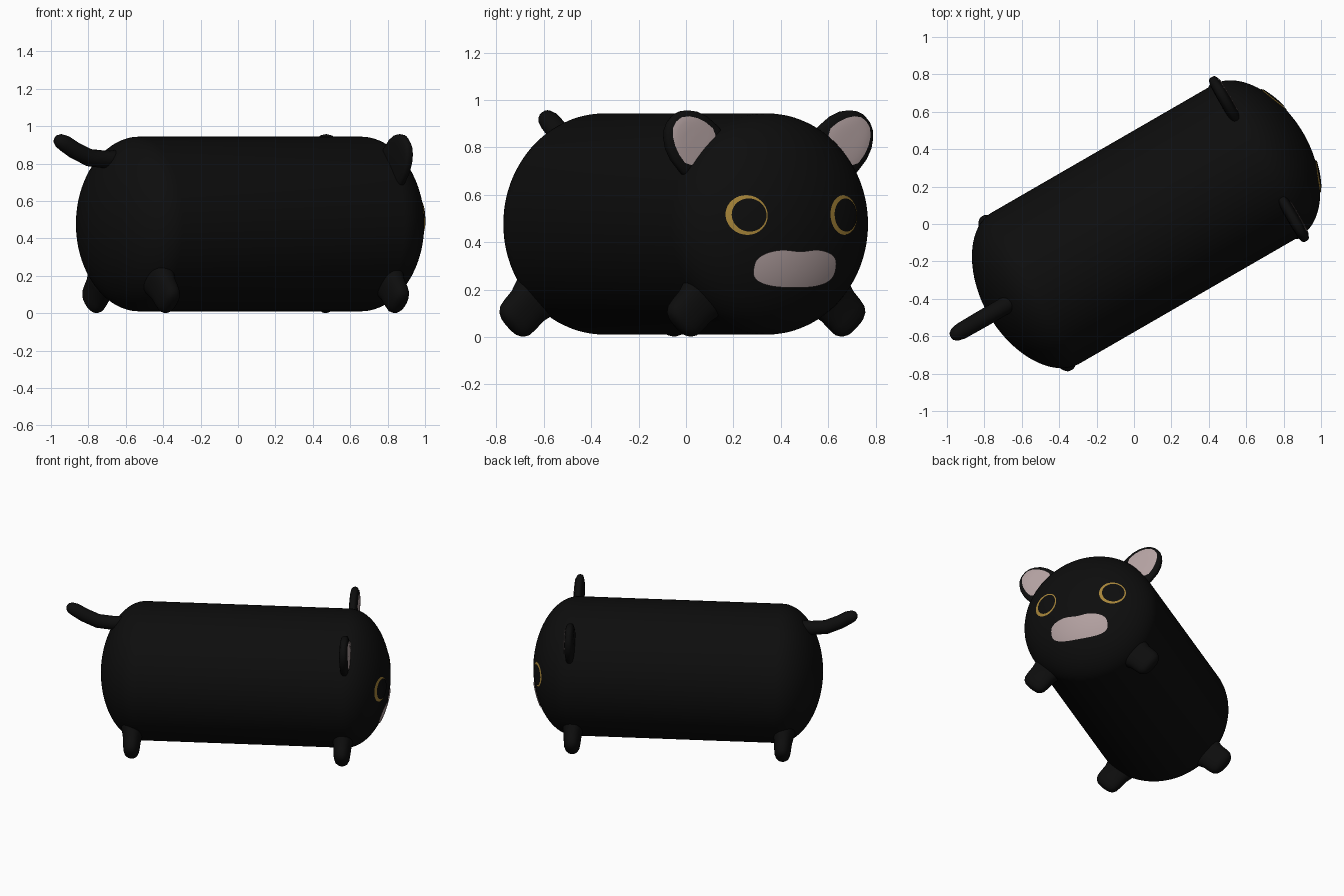
import bpy, bmesh, math
from math import sin, cos, pi, radians
from mathutils import Matrix, Vector

cube = bpy.data.objects.get("Cube")
if cube:
    bpy.data.objects.remove(cube, do_unlink=True)


def material(name, r, g, b):
    m = bpy.data.materials.new(name)
    m.use_nodes = True
    m.diffuse_color = (r, g, b, 1)
    bsdf = m.node_tree.nodes["Principled BSDF"]
    bsdf.inputs["Base Color"].default_value = (r, g, b, 1)
    bsdf.inputs["Roughness"].default_value = 0.8
    return m


BLACK = material("black fur", 0.004, 0.004, 0.004)
PINK = material("dusty pink", 0.45, 0.355, 0.355)
GOLD = material("gold", 0.38, 0.23, 0.04)

# The whole animal is turned 30 degrees; parts are made along local x
RADIUS, MID = 0.467, 0.477
FRONT, BACK, DOME = 0.74, -0.63, 0.287
POSE = Matrix.Translation((0.017, -0.029, 0)) @ Matrix.Rotation(radians(30), 4, "Z")


def finish(name, bm, mat, matrix=Matrix()):
    bmesh.ops.recalc_face_normals(bm, faces=bm.faces)
    bm.transform(POSE @ matrix)
    me = bpy.data.meshes.new(name)
    bm.to_mesh(me)
    bm.free()
    me.materials.append(mat)
    for p in me.polygons:
        p.use_smooth = True
    ob = bpy.data.objects.new(name, me)
    bpy.context.collection.objects.link(ob)
    return ob


def loft(name, rings, mat, matrix, power=2, n=48):
    """Skin superellipse rings (distance, half width y, half thickness x) along z."""
    bm = bmesh.new()
    loops = []
    for d, w, t in rings:
        loop = []
        for i in range(n):
            c, s = cos(2 * pi * i / n), sin(2 * pi * i / n)
            x = math.copysign(abs(c) ** (2 / power), c) * t
            y = math.copysign(abs(s) ** (2 / power), s) * w
            loop.append(bm.verts.new((x, y, d)))
        loops.append(loop)
    for a, b in zip(loops, loops[1:]):
        for i in range(n):
            j = (i + 1) % n
            bm.faces.new((a[i], a[j], b[j], b[i]))
    bm.faces.new(loops[0])
    bm.faces.new(loops[-1])
    return finish(name, bm, mat, matrix)


def patch(name, outline, centre, surface, mat, matrix=Matrix(), rings=8):
    """Thin painted plate: concentric outlines laid on a surface function."""
    bm = bmesh.new()
    mid = bm.verts.new(surface(*centre))
    previous = None
    n = len(outline)
    for k in range(1, rings + 1):
        f = k / rings
        loop = [bm.verts.new(surface(*(c + (p - c) * f for c, p in zip(centre, pt))))
                for pt in outline]
        for i in range(n):
            j = (i + 1) % n
            if previous:
                bm.faces.new((previous[i], loop[i], loop[j], previous[j]))
            else:
                bm.faces.new((mid, loop[i], loop[j]))
        previous = loop
    ob = finish(name, bm, mat, matrix)
    # Make the plate face outward
    me = ob.data
    out = (POSE @ matrix).to_3x3() @ Vector((1 if centre[0] > -5 else -1, 0, 0))
    if sum((p.normal.dot(out) for p in me.polygons)) < 0:
        me.flip_normals()
    return ob


# Body: long cylinder with shallow domed ends
def dome_depth(rho):
    return DOME * max(0, 1 - min(1, rho / RADIUS) ** 1.95) ** (1 / 1.95)


steps = [RADIUS * sin(pi / 2 * i / 20) for i in range(21)]
steps[0] = 0.002
profile = [(BACK - dome_depth(r), r, r) for r in steps]
profile += [(FRONT + dome_depth(r), r, r) for r in reversed(steps)]
loft("body", profile, BLACK,
     Matrix.Translation((0, 0, MID)) @ Matrix.Rotation(pi / 2, 4, "Y"), n=96)

# Feet and ears, mirrored left and right
foot_rings = [(0.38, 0.125, 0.085), (0.44, 0.108, 0.07), (0.49, 0.095, 0.06),
              (0.54, 0.094, 0.056), (0.575, 0.09, 0.052), (0.597, 0.076, 0.043),
              (0.609, 0.056, 0.03), (0.614, 0.025, 0.013), (0.615, 0.002, 0.001)]
ear_rings = [(0.36, 0.12, 0.028), (0.46, 0.133, 0.032), (0.53, 0.126, 0.032),
             (0.58, 0.108, 0.031), (0.615, 0.083, 0.028), (0.638, 0.056, 0.022),
             (0.65, 0.03, 0.013), (0.654, 0.002, 0.001)]


def ear_face(y, r):
    """Point just in front of the ear's forward face."""
    for (d0, w0, t0), (d1, w1, t1) in zip(ear_rings, ear_rings[1:]):
        if d0 <= r <= d1:
            f = (r - d0) / (d1 - d0)
            w, t = w0 + (w1 - w0) * f, t0 + (t1 - t0) * f
            return (t * max(0, 1 - abs(y / w) ** 3) ** (1 / 3) + 0.004, y, r)
    return (0, y, r)


half = [(0.0, 0.44), (0.05, 0.443), (0.085, 0.455), (0.1, 0.485), (0.094, 0.53),
        (0.08, 0.57), (0.058, 0.605), (0.03, 0.628), (0.0, 0.634)]
ear_outline = half + [(-y, r) for y, r in half[-2:0:-1]]

for side, s in (("left", 1), ("right", -1)):
    def radial(x, degrees):
        return (Matrix.Translation((x, 0, MID))
                @ Matrix.Rotation(-s * radians(degrees), 4, "X"))

    loft("front_foot_" + side, foot_rings, BLACK, radial(0.735, 135), 2.3)
    loft("rear_foot_" + side, foot_rings, BLACK, radial(-0.68, 135), 2.3)
    ear = radial(0.752, 47)
    loft("ear_" + side, ear_rings, BLACK, ear, 3)
    patch("inner_ear_" + side, ear_outline, (0, 0.53), ear_face, PINK, ear)


# Face, laid on the front dome
def on_dome(lift):
    def surface(y, z):
        return (FRONT + dome_depth(math.hypot(y, z - MID)) + lift, y, z)
    return surface


def disc(y, z, r, n=40):
    return [(y + r * cos(2 * pi * i / n), z + r * sin(2 * pi * i / n)) for i in range(n)]


for side, s in (("left", 1), ("right", -1)):
    y, z = s * 0.237, 0.515
    patch("iris_" + side, disc(y, z, 0.084), (y, z), on_dome(0.004), GOLD)
    patch("pupil_" + side, disc(y + 0.007, z, 0.07), (y + 0.007, z), on_dome(0.008), BLACK)

# Muzzle: wide rounded patch with a slight dip in the top edge
muzzle = []
for i in range(64):
    c, q = cos(2 * pi * i / 64), sin(2 * pi * i / 64)
    my = 0.2 * math.copysign(abs(c) ** 0.8, c)
    mz = 0.29 + 0.082 * math.copysign(abs(q) ** 0.7, q)
    if q > 0:
        mz -= 0.012 * math.exp(-(my / 0.06) ** 2)
    muzzle.append((my, mz))
patch("muzzle", muzzle, (0, 0.29), on_dome(0.007), PINK, rings=12)

# Tail: tapered curve rising from the rear dome, kept as a curve object
curve = bpy.data.curves.new("tail", "CURVE")
curve.dimensions = "3D"
curve.bevel_depth = 0.047
curve.bevel_resolution = 6
curve.use_fill_caps = True
path = [(-0.66, 0.83, 1), (-0.84, 0.822, 1), (-0.94, 0.832, 1), (-1.03, 0.872, 0.98),
        (-1.09, 0.908, 0.95), (-1.125, 0.924, 0.78), (-1.142, 0.931, 0.5), (-1.149, 0.934, 0.05)]
spline = curve.splines.new("POLY")
spline.points.add(len(path) - 1)
for point, (x, z, r) in zip(spline.points, path):
    point.co = (x, 0, z, 1)
    point.radius = r
spline.use_smooth = True
curve.materials.append(BLACK)
tail = bpy.data.objects.new("tail", curve)
tail.matrix_world = POSE
bpy.context.collection.objects.link(tail)
